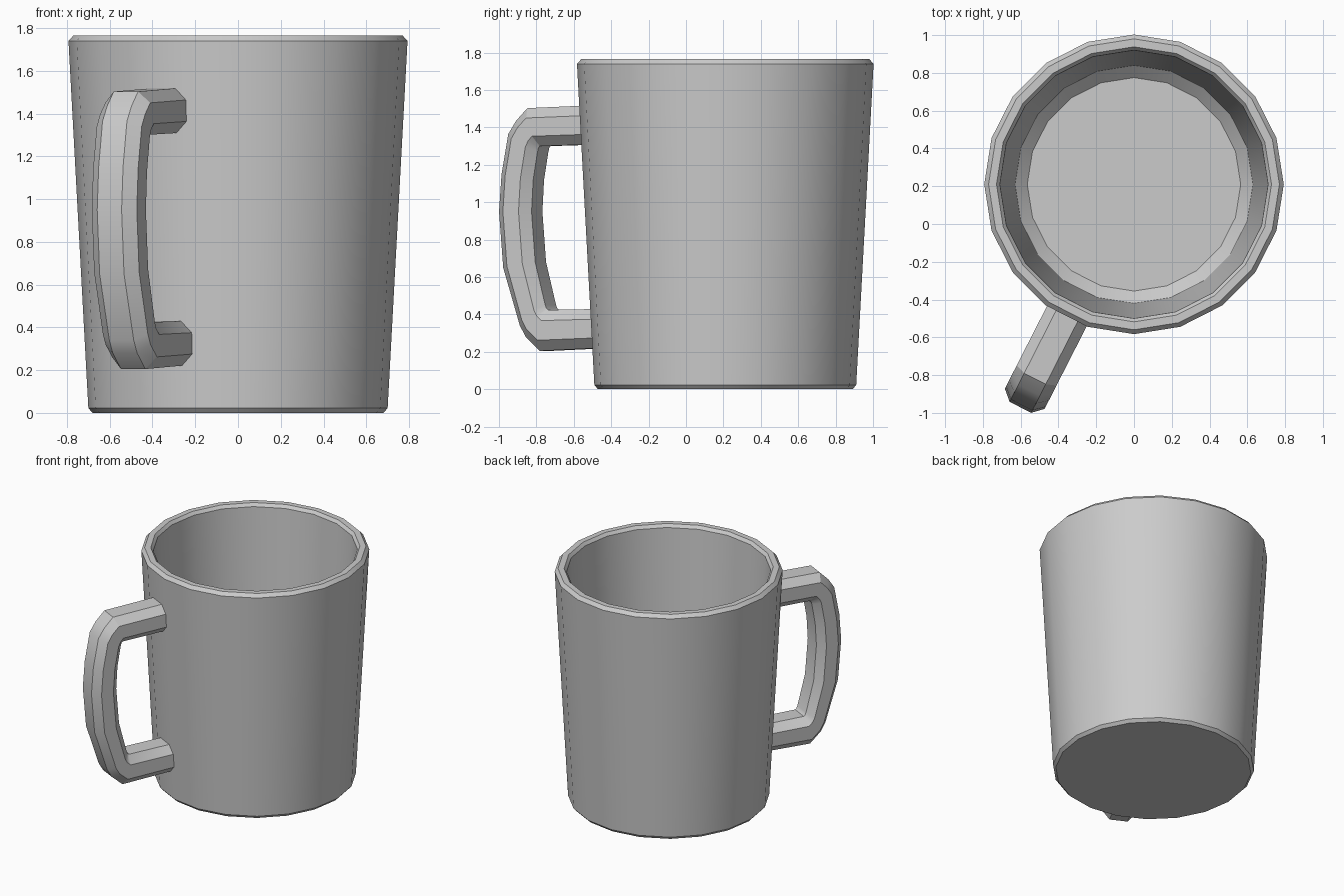
import bpy, bmesh, math
from mathutils import Vector

if "Cube" in bpy.data.objects:
    bpy.data.objects.remove(bpy.data.objects["Cube"])

CENTER = Vector((0, 0.21, 0))
SIDES = 20


def finish(name, bm):
    bmesh.ops.recalc_face_normals(bm, faces=bm.faces)
    mesh = bpy.data.meshes.new(name)
    bm.to_mesh(mesh)
    bm.free()
    obj = bpy.data.objects.new(name, mesh)
    bpy.context.collection.objects.link(obj)
    bpy.ops.object.select_all(action='DESELECT')
    obj.select_set(True)
    bpy.context.view_layer.objects.active = obj
    bpy.ops.object.shade_smooth_by_angle(angle=math.radians(30))
    return obj


def skin(name, rings):
    """Join rings of points with quads and cap both ends."""
    bm = bmesh.new()
    loops = [[bm.verts.new(p) for p in ring] for ring in rings]
    n = len(loops[0])
    for a, b in zip(loops, loops[1:]):
        for i in range(n):
            j = (i + 1) % n
            bm.faces.new((a[i], a[j], b[j], b[i]))
    bm.faces.new(loops[0])
    bm.faces.new(loops[-1])
    return finish(name, bm)


# Cup body: outer wall, bevelled rim, inner wall and floor (radius, height)
profile = [(0.68, 0), (0.70, 0.022), (0.793, 1.74), (0.77, 1.765),
           (0.728, 1.765), (0.71, 1.742), (0.63, 0.14), (0.565, 0.08)]
skin("cup_body", [
    [CENTER + Vector((r * math.cos(a), r * math.sin(a), z))
     for a in (2 * math.pi * i / SIDES for i in range(SIDES))]
    for r, z in profile])

# Handle: outer and inner edge of the loop as (distance from cup axis, height)
stations = [
    ((0.72, 1.52), (0.72, 1.31)),
    ((1.155, 1.503), (1.08, 1.30)),
    ((1.223, 1.435), (1.088, 1.292)),
    ((1.27, 1.364), (1.094, 1.27)),
    ((1.31, 1.15), (1.12, 1.12)),
    ((1.325, 0.95), (1.13, 0.95)),
    ((1.30, 0.65), (1.108, 0.68)),
    ((1.20, 0.34), (1.048, 0.45)),
    ((1.165, 0.28), (1.04, 0.432)),
    ((1.08, 0.205), (1.03, 0.424)),
    ((0.68, 0.222), (0.68, 0.43)),
]
# Octagonal section: (fraction from outer to inner edge, sideways offset)
half = [(0, 0.064), (0.26, 0.118), (0.74, 0.118), (1, 0.064)]
section = half + [(t, -p) for t, p in reversed(half)]
angle = math.radians(27)
out = Vector((-math.sin(angle), -math.cos(angle), 0))
side = Vector((math.cos(angle), -math.sin(angle), 0))


def handle_ring(outer, inner):
    ring = []
    for t, p in section:
        r, z = Vector(outer).lerp(Vector(inner), t)
        ring.append(CENTER + out * r + side * p + Vector((0, 0, z)))
    return ring


skin("handle", [handle_ring(o, i) for o, i in stations])
